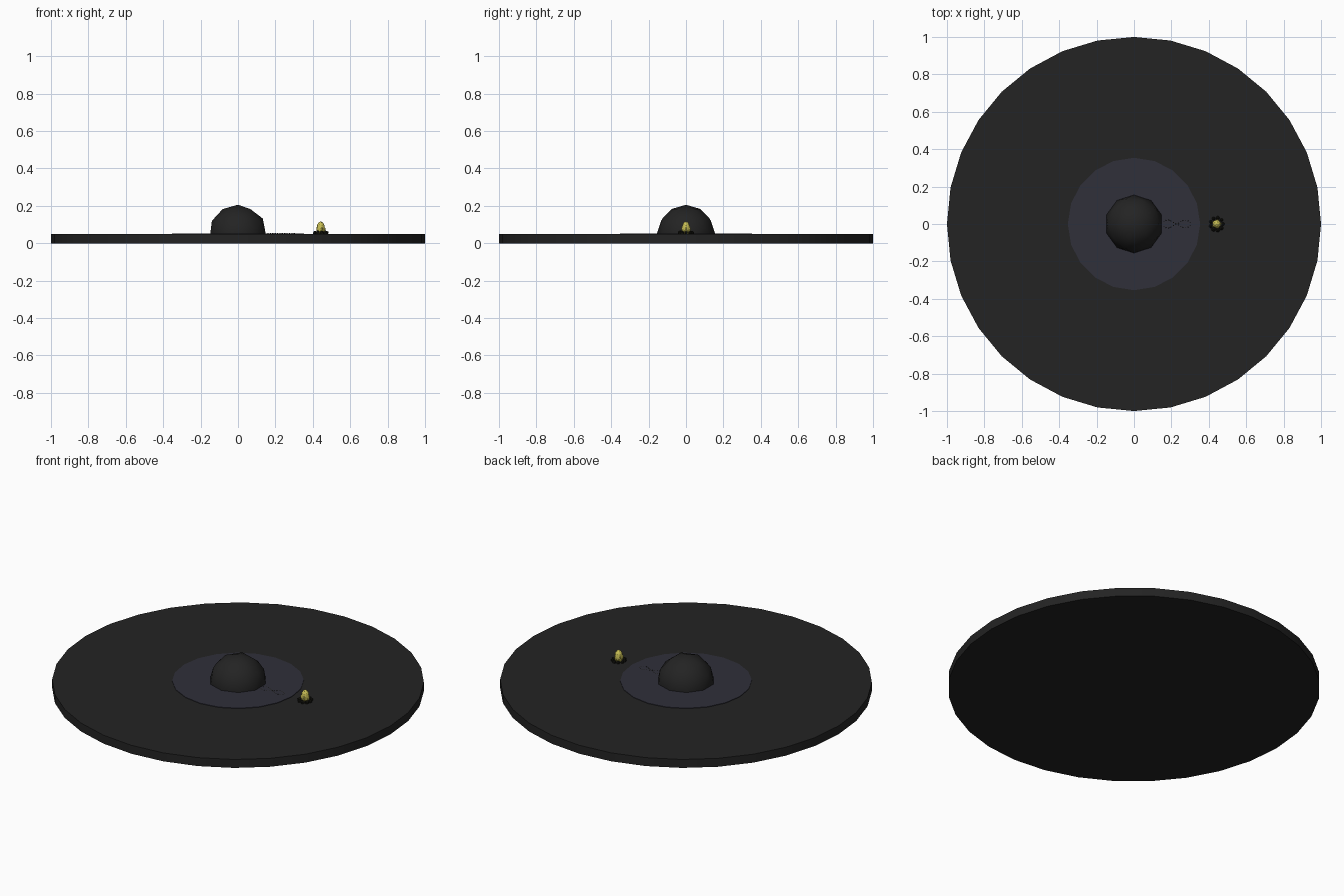
import bpy, bmesh, math, random
from mathutils import Matrix

if "Cube" in bpy.data.objects:
    bpy.data.objects.remove(bpy.data.objects["Cube"])

random.seed(4)


def material(name, r, g, b):
    m = bpy.data.materials.new(name)
    m.diffuse_color = (r, g, b, 1)
    m.use_nodes = True
    m.node_tree.nodes["Principled BSDF"].inputs["Base Color"].default_value = m.diffuse_color
    return m


charcoal = material("charcoal", 0.017, 0.017, 0.017)
slate = material("dark slate", 0.029, 0.029, 0.042)
soot = material("soot", 0.009, 0.009, 0.006)
yellow = material("flame yellow", 0.58, 0.52, 0.09)


def finish(name, bm, mat, smooth=None):
    me = bpy.data.meshes.new(name)
    bm.to_mesh(me)
    bm.free()
    me.materials.append(mat)
    ob = bpy.data.objects.new(name, me)
    bpy.context.collection.objects.link(ob)
    if smooth:
        bpy.ops.object.select_all(action='DESELECT')
        ob.select_set(True)
        bpy.context.view_layer.objects.active = ob
        bpy.ops.object.shade_smooth_by_angle(angle=math.radians(smooth))
    return ob


def disc(name, radius, z0, z1, sides, mat, smooth=None):
    bm = bmesh.new()
    bmesh.ops.create_cone(bm, cap_ends=True, segments=sides, radius1=radius, radius2=radius,
                          depth=z1 - z0, matrix=Matrix.Translation((0, 0, (z0 + z1) / 2)))
    return finish(name, bm, mat, smooth)


def add_ball(bm, loc, size, level=1):
    mat = Matrix.Translation(loc) @ Matrix.Diagonal((*size, 1))
    bmesh.ops.create_icosphere(bm, subdivisions=level, radius=1, matrix=mat)


# Ground disc and the inner plate lying on it
disc("ground_disc", 1.0, 0.0, 0.05, 32, charcoal, 30)
disc("inner_plate", 0.354, 0.049, 0.053, 20, slate)

# Central dome: upper half of a low-poly ball
bm = bmesh.new()
bmesh.ops.create_icosphere(bm, subdivisions=2, radius=0.156,
                           matrix=Matrix.Translation((0, 0, 0.05)) @ Matrix.Rotation(math.pi, 4, 'Z'))
bmesh.ops.bisect_plane(bm, geom=bm.verts[:] + bm.edges[:] + bm.faces[:],
                       plane_co=(0, 0, 0.048), plane_no=(0, 0, -1), clear_outer=True)
finish("dome", bm, charcoal, 50)

# Trail of dark specks from the dome towards the fire
bm = bmesh.new()
for i in range(12):
    x = 0.16 + i * 0.0128
    for side in (-1, 1):
        y = side * (0.012 + 0.009 * math.sin(i * 0.9))
        add_ball(bm, (x, y, 0.053), (0.004, 0.0025, 0.002))
finish("speck_trail", bm, soot)

# Ring of small dark stones
bm = bmesh.new()
for i in range(9):
    a = i * math.tau / 9
    r = random.uniform(0.010, 0.013)
    add_ball(bm, (0.442 + 0.033 * math.cos(a), 0.033 * math.sin(a), 0.056), (r, r, r))
finish("stone_ring", bm, soot)

# Flame: lumpy yellow mound tapering upwards
bm = bmesh.new()
add_ball(bm, (0.442, 0, 0.079), (0.023, 0.023, 0.038), 2)
for i in range(5):
    a = i * math.tau / 5
    add_ball(bm, (0.442 + 0.016 * math.cos(a), 0.016 * math.sin(a), 0.072), (0.011, 0.011, 0.02))
finish("flame", bm, yellow)
